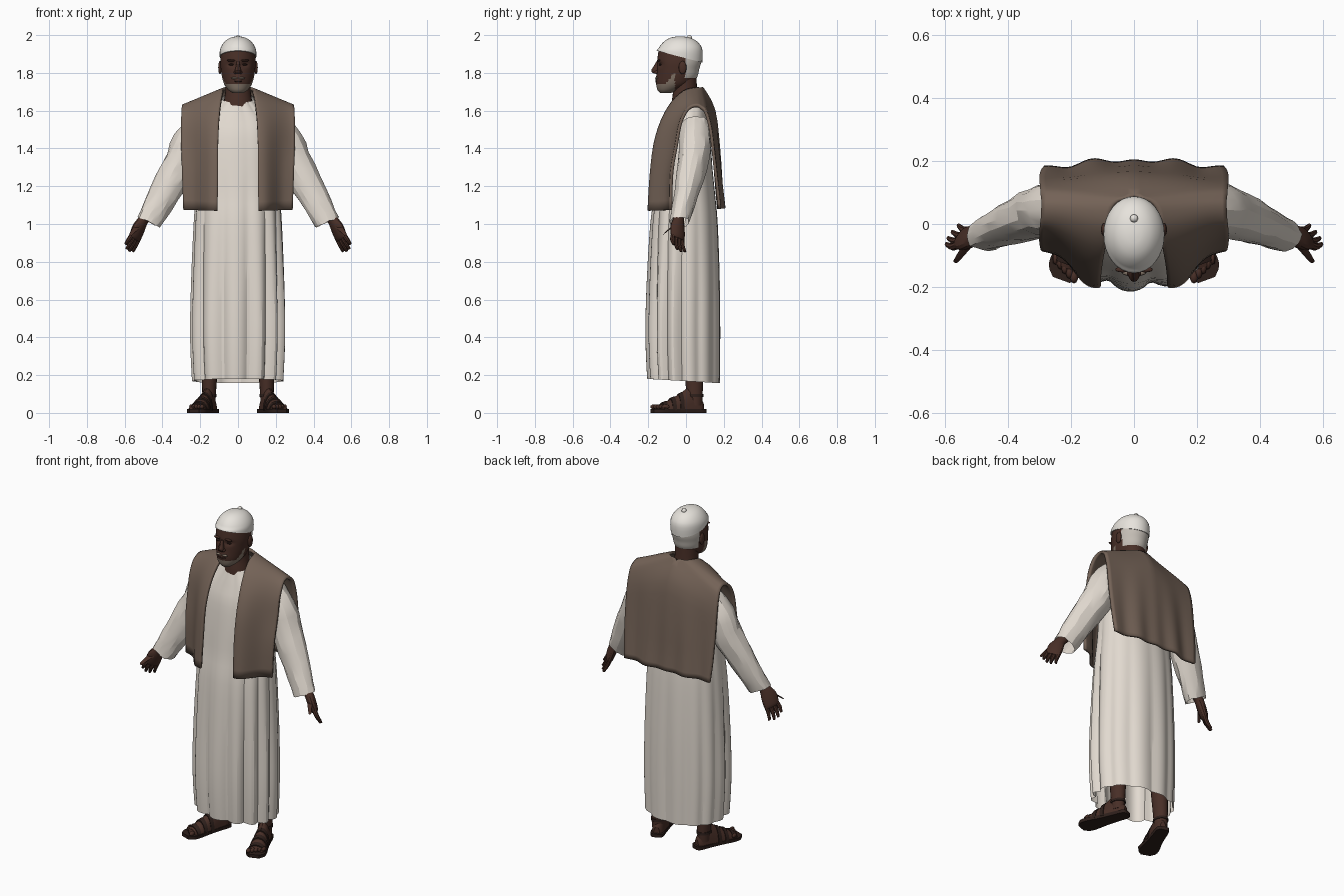
import bpy, bmesh, math, random
from mathutils import Vector

random.seed(4)
cube = bpy.data.objects.get("Cube")
if cube:
    bpy.data.objects.remove(cube, do_unlink=True)


def material(name, r, g, b):
    m = bpy.data.materials.new(name)
    m.use_nodes = True
    m.diffuse_color = (r, g, b, 1)
    bsdf = next(n for n in m.node_tree.nodes if n.type == 'BSDF_PRINCIPLED')
    bsdf.inputs["Base Color"].default_value = (r, g, b, 1)
    bsdf.inputs["Roughness"].default_value = 0.9
    return m


SKIN = material("dark brown skin", .065, .028, .02)
SHADE = material("deep brown", .03, .014, .011)
CLOTH = material("off white cloth", .76, .7, .63)
VEST = material("taupe wool", .175, .124, .095)
CAP = material("white cap", .8, .77, .72)
HAIR = material("grey hair", .23, .18, .14)
HAIR_LIGHT = material("pale grey hair", .55, .51, .46)
SOLE = material("dark leather", .027, .014, .011)

X, Y, Z = Vector((1, 0, 0)), Vector((0, 1, 0)), Vector((0, 0, 1))


def smooth(rows, k):
    """Resample rows of numbers along a Catmull-Rom curve."""
    out = []
    for i in range(len(rows) - 1):
        p = [rows[max(i - 1, 0)], rows[i], rows[i + 1], rows[min(i + 2, len(rows) - 1)]]
        for j in range(k):
            t = j / k
            out.append([b + .5 * t * (c - a + t * (2 * a - 5 * b + 4 * c - d + t * (3 * (b - c) + d - a)))
                        for a, b, c, d in zip(*p)])
    return out + [list(rows[-1])]


def finish(name, bm, mats, angle=30, paint=None):
    bmesh.ops.recalc_face_normals(bm, faces=bm.faces)
    for f in bm.faces:
        f.smooth = True
        if paint:
            f.material_index = paint(f.calc_center_median())
    me = bpy.data.meshes.new(name)
    bm.to_mesh(me)
    bm.free()
    for m in mats:
        me.materials.append(m)
    me.set_sharp_from_angle(angle=math.radians(angle))
    ob = bpy.data.objects.new(name, me)
    bpy.context.scene.collection.objects.link(ob)
    return ob


def tube(name, rows, mats, u=X, v=Y, n=24, k=3, s=1, power=2, caps=True, warp=None, paint=None, angle=30):
    """Loft ellipses (x, y, z, half size along u, half size along v)."""
    bm = bmesh.new()
    rings = []
    for x, y, z, a, b in smooth(rows, k):
        ring = []
        for i in range(n):
            w = math.tau * i / n
            c, d = math.cos(w), math.sin(w)
            co = Vector((x, y, z)) + u * (a * math.copysign(abs(c) ** (2 / power), c)) \
                + v * (b * math.copysign(abs(d) ** (2 / power), d))
            if warp:
                co = warp(co, w)
            ring.append(bm.verts.new((co.x * s, co.y, co.z)))
        rings.append(ring)
    for r, q in zip(rings, rings[1:]):
        for i in range(n):
            j = (i + 1) % n
            bm.faces.new((r[i], r[j], q[j], q[i]))
    if caps:
        bm.faces.new(rings[0])
        bm.faces.new(rings[-1])
    return finish(name, bm, mats, angle, paint)


def stack(rows):
    """Turn (z, half width, front y, back y) into loft rows."""
    return [(0, (f + b) / 2, z, w, (b - f) / 2) for z, w, f, b in rows]


def ball(name, at, size, mat, n=14):
    bm = bmesh.new()
    bmesh.ops.create_uvsphere(bm, u_segments=n, v_segments=n // 2 + 1, radius=1)
    for vert in bm.verts:
        vert.co = Vector(at) + Vector([c * q for c, q in zip(vert.co, size)])
    return finish(name, bm, [mat], 60)


# Robe with vertical folds that deepen towards the hem, its collar dipping at the front
def robe_folds(co, w):
    low = min(1, max(.12, (1.4 - co.z) / .9))
    front = 1 if co.y < 0 else .45
    fold = abs(math.sin(6.5 * w + .6 * math.sin(2 * w + 1))) - .65
    out = Vector((co.x, co.y, 0)).normalized() * (.03 * low * front * fold)
    collar = min(1, max(0, (co.z - 1.5) / .15))
    lift = .33 * co.y * collar - .06 * co.y * (co.z < .2)
    return co + out + Z * lift


tube("robe", stack([(.168, .237, -.195, .178), (.4, .247, -.205, .18), (.7, .243, -.2, .178),
                    (1, .232, -.185, .168), (1.15, .222, -.165, .155), (1.3, .215, -.15, .14),
                    (1.45, .21, -.13, .13), (1.55, .19, -.105, .115), (1.62, .13, -.085, .1),
                    (1.665, .085, -.07, .078)]),
     [CLOTH], n=104, power=2.15, caps=False, warp=robe_folds, angle=22)

# Open vest: one half runs from front hem over the shoulder to back hem, then mirrors
vest_rows = smooth([(.11, -.195, 1.07, .288, -.08, 1.075), (.105, -.185, 1.25, .295, -.075, 1.27),
                    (.105, -.165, 1.42, .3, -.05, 1.42), (.1, -.125, 1.55, .3, -.03, 1.53),
                    (.09, -.07, 1.645, .298, 0, 1.595), (.08, -.01, 1.7, .293, .03, 1.62),
                    (.075, .04, 1.715, .292, .06, 1.625), (.05, .072, 1.717, .293, .08, 1.615),
                    (0, .09, 1.712, .297, .105, 1.59), (0, .148, 1.6, .3, .13, 1.5),
                    (0, .173, 1.4, .3, .148, 1.35), (0, .187, 1.2, .295, .165, 1.2),
                    (0, .198, 1.085, .285, .178, 1.08)], 3)
bm = bmesh.new()
grid = []
COLS = 16
for x0, y0, z0, x1, y1, z1 in vest_rows:
    line = []
    for i in range(COLS + 1):
        t = i / COLS
        x = max(0, x0) + (x1 - max(0, x0)) * t
        drape = min(1, max(0, (1.6 - z0) / .5)) * math.sin(math.pi * t)
        y = y0 + (y1 - y0) * t * t * (3 - 2 * t)
        y += math.copysign(.012, y0) * drape * math.cos(35 * (x - .13) + .8 * (z0 - 1.1))
        line.append(bm.verts.new((x, y, z0 + (z1 - z0) * t)))
    grid.append(line)
for r, q in zip(grid, grid[1:]):
    for i in range(COLS):
        bm.faces.new((r[i], r[i + 1], q[i + 1], q[i]))
vest = finish("vest", bm, [VEST], 28)
mirror = vest.modifiers.new("mirror", 'MIRROR')
mirror.merge_threshold = .002
solid = vest.modifiers.new("thickness", 'SOLIDIFY')
solid.thickness = .016
solid.offset = 0


# Neck and head with eye hollows, painted beard and hair
def face_shape(co, w):
    if co.y < -.05:
        for e in (-.036, .036):
            d = ((co.x - e) / .022) ** 2 + ((co.z - 1.845) / .014) ** 2
            co = co + Y * (.012 * math.exp(-d))
        co = co - Y * (.006 * math.exp(-(co.x / .03) ** 2 - ((co.z - 1.765) / .02) ** 2))
    return co


def face_paint(c):
    if c.y > -.005 and c.z > 1.775:
        return 2
    chin = c.y < -.1 and c.z < 1.742
    jaw = -.115 < c.y < -.06 and c.z < 1.75 + (c.y + .1) * 1.4
    return 1 if chin or jaw else 0


tube("neck", stack([(1.58, .08, -.076, .07), (1.64, .076, -.076, .062), (1.71, .066, -.068, .058),
                    (1.78, .066, -.07, .056)]), [SKIN])
tube("head", stack([(1.694, .03, -.138, -.08), (1.71, .052, -.151, -.03), (1.74, .073, -.157, .03),
                    (1.78, .085, -.155, .06), (1.82, .091, -.153, .07), (1.86, .094, -.153, .08),
                    (1.92, .09, -.145, .08)]),
     [SKIN, HAIR, HAIR_LIGHT], n=64, k=7, warp=face_shape, paint=face_paint)
tube("nose", [(0, -.15, 1.86, .008, .008), (0, -.157, 1.835, .011, .014), (0, -.163, 1.812, .017, .021),
              (0, -.157, 1.797, .016, .015)], [SKIN], n=12)
ball("lips", (0, -.156, 1.757), (.024, .007, .006), SHADE)

# Cap, its rim sloping down towards the back
tube("cap", stack([(1.885, .097, -.156, .086), (1.92, .096, -.15, .088), (1.95, .083, -.132, .074),
                   (1.975, .06, -.105, .047), (1.989, .032, -.072, .01), (1.993, .008, -.04, -.024)]),
     [CAP], n=32, warp=lambda co, w: co - Z * (.26 * (co.y + .03) * max(0, (1.93 - co.z) / .045)))
ball("cap_knob", (0, .018, 1.987), (.014, .014, .013), CAP, 8)


def wrinkle(co, w):
    return co + Vector([random.uniform(-.004, .004) for _ in range(3)])


def foot_height(co, w):
    return Vector((co.x, co.y, max(co.z, .012)))


TURN = math.radians(20)
FORE = Vector((math.sin(TURN), -math.cos(TURN), 0))
SIDE = Vector((math.cos(TURN), math.sin(TURN), 0))
HEEL = Vector((.134, .09, .012))


def along(rows):
    """Turn (distance from heel, half width, height) into loft rows."""
    return [(*(HEEL + FORE * d), a, b) for d, a, b in rows]


for side, s in (("left", 1), ("right", -1)):
    # Face sides
    ball(side + "_ear", (s * .095, -.018, 1.828), (.01, .021, .035), SKIN)
    ball(side + "_nostril", (s * .014, -.156, 1.803), (.009, .012, .009), SKIN)
    ball(side + "_eye", (s * .036, -.137, 1.844), (.014, .007, .005), SHADE)
    ball(side + "_brow", (s * .036, -.145, 1.866), (.024, .009, .006), SKIN)
    ball(side + "_moustache", (s * .018, -.155, 1.772), (.02, .009, .006), HAIR)

    # Sleeve, open at the cuff
    tube(side + "_sleeve", [(.19, .05, 1.54, .075, .07), (.25, .045, 1.44, .096, .085),
                            (.293, .04, 1.34, .094, .083), (.358, .015, 1.22, .086, .073),
                            (.423, -.012, 1.1, .076, .06), (.473, -.035, 1.01, .069, .05)],
         [CLOTH], u=Vector((.89, 0, .4)), n=18, k=2, s=s, caps=False, warp=wrinkle, angle=18)

    # Hand: palm, four fingers and a thumb, the thumb edge turned forward and out
    down = Vector((.48, -.05, -.88)).normalized()
    across = Vector((.55, -.75, .34)).normalized()
    thick = down.cross(across).normalized()
    tube(side + "_palm", [(.475, -.035, 1.05, .03, .027), (.502, -.04, 1.02, .032, .026),
                          (.525, -.045, .98, .045, .026), (.543, -.044, .935, .045, .022),
                          (.549, -.044, .92, .039, .015)],
         [SKIN], u=across, v=thick, n=14, s=s)
    knuckle = Vector((.544, -.044, .932))
    for i, length in enumerate((.062, .08, .083, .074)):
        off = (i - 1.5) * .021
        a = knuckle + across * -off
        b = a + down * length - across * off * .25 + Y * .012
        mid = (a + b) / 2 - Y * .006
        tube(f"{side}_finger_{i + 1}", [(*a, .012, .013), (*mid, .0115, .012), (*b, .0075, .008)],
             [SKIN], u=across, v=thick, n=8, s=s)
    tube(side + "_thumb", [(.523, -.06, .995, .017, .018), (.546, -.09, .972, .0135, .015),
                           (.566, -.118, .947, .009, .01)], [SKIN], u=X, v=Vector((0, .6, .8)), n=8, s=s)

    # Leg and foot
    tube(side + "_leg", [(.153, .045, .04, .034, .04), (.153, .045, .1, .036, .043),
                         (.151, .042, .2, .041, .048), (.145, .03, .45, .05, .055)], [SKIN], n=16, s=s)
    tube(side + "_foot", along([(0, .018, .045), (.02, .032, .075), (.07, .037, .125), (.13, .043, .09),
                                (.2, .049, .052), (.245, .045, .032)]),
         [SKIN], u=SIDE, v=Z, n=20, s=s, warp=foot_height)
    for i in range(5):
        c = HEEL + FORE * (.262 - .009 * i) + SIDE * (-.035 + .019 * i) + Z * .02
        ball(f"{side}_toe_{i + 1}", (c.x * s, c.y, c.z), (.013 - .001 * i, .021, .013), SKIN, 10)

    # Sandal: sole and three straps
    tube(side + "_sole", along([(-.014, .018, .012), (.002, .036, .012), (.07, .04, .012),
                                (.14, .045, .012), (.21, .055, .012), (.255, .053, .012), (.285, .028, .012)]),
         [SOLE], u=SIDE, v=Z, n=16, s=s, power=6,
         warp=lambda co, w: Vector((co.x, co.y, 0 if co.z < .012 else .02)))
    for i, (d, a, b) in enumerate(((.13, .046, .093), (.175, .05, .07), (.222, .051, .046))):
        tube(f"{side}_strap_{i + 1}", along([(d - .011, a, b + .006), (d + .011, a + .001, b - .003)]),
             [SOLE], u=SIDE, v=Z, n=20, k=1, s=s, warp=foot_height)
    tube(side + "_ankle_strap", [(.153, .045, .085, .04, .048), (.153, .045, .1, .039, .047)],
         [SOLE], n=16, k=1, s=s)
